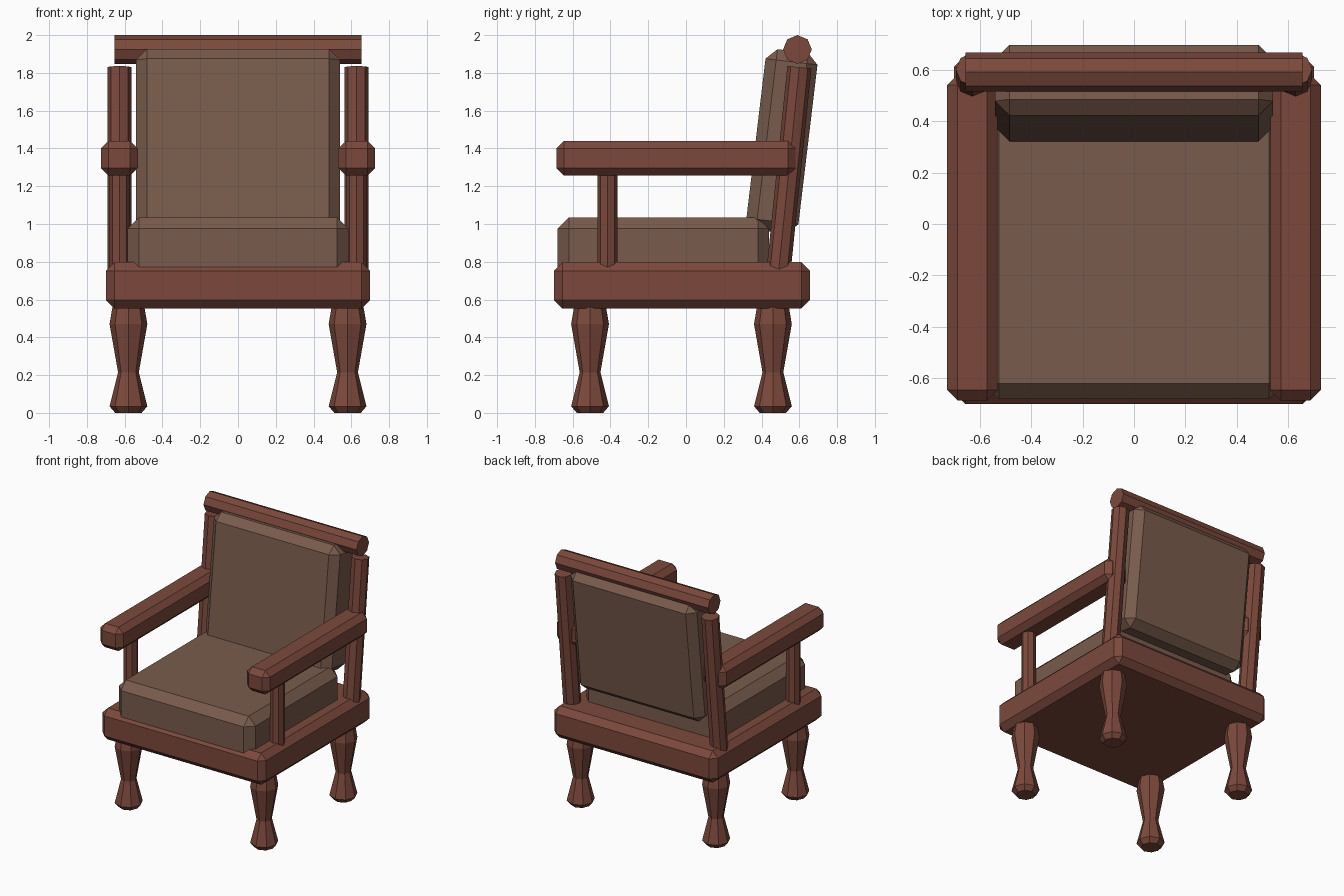
import bpy, bmesh, math
from mathutils import Matrix, Vector

if "Cube" in bpy.data.objects:
    bpy.data.objects.remove(bpy.data.objects["Cube"])


def material(name, rgb):
    m = bpy.data.materials.new(name)
    m.diffuse_color = (*rgb, 1)
    m.use_nodes = True
    m.node_tree.nodes["Principled BSDF"].inputs["Base Color"].default_value = m.diffuse_color
    return m


WOOD = material("reddish wood", (0.200, 0.066, 0.045))
CLOTH = material("brown cloth", (0.190, 0.105, 0.072))


def finish(name, bm, mat, matrix=Matrix()):
    bmesh.ops.recalc_face_normals(bm, faces=bm.faces)
    bm.transform(matrix)
    me = bpy.data.meshes.new(name)
    bm.to_mesh(me)
    bm.free()
    me.materials.append(mat)
    ob = bpy.data.objects.new(name, me)
    bpy.context.collection.objects.link(ob)
    return ob


def box(name, centre, size, chamfer, mat, tilt=0):
    """Chamfered block, optionally leaning back."""
    bm = bmesh.new()
    bmesh.ops.create_cube(bm, size=1)
    bmesh.ops.scale(bm, vec=size, verts=bm.verts)
    bmesh.ops.bevel(bm, geom=bm.edges[:], offset=chamfer, segments=1,
                    affect='EDGES', profile=0.5)
    return finish(name, bm, mat,
                  Matrix.Translation(centre) @ Matrix.Rotation(-tilt, 4, 'X'))


def rod(name, start, end, radius, mat, sides=8):
    """Eight-sided bar between two points."""
    a, b = Vector(start), Vector(end)
    bm = bmesh.new()
    bmesh.ops.create_cone(bm, cap_ends=True, segments=sides, radius1=radius,
                          radius2=radius, depth=(b - a).length)
    turn = Vector((0, 0, 1)).rotation_difference(b - a).to_matrix().to_4x4()
    return finish(name, bm, mat, Matrix.Translation((a + b) / 2) @ turn)


def turned(name, centre, profile, mat, sides=8):
    """Lathe a (radius, height) profile."""
    bm = bmesh.new()
    rings = [[bm.verts.new((r * math.cos(2 * math.pi * i / sides),
                            r * math.sin(2 * math.pi * i / sides), z))
              for i in range(sides)] for r, z in profile]
    for lo, hi in zip(rings, rings[1:]):
        for i in range(sides):
            j = (i + 1) % sides
            bm.faces.new((lo[i], lo[j], hi[j], hi[i]))
    bm.faces.new(rings[0])
    bm.faces.new(rings[-1])
    return finish(name, bm, mat, Matrix.Translation(centre))


# seat frame and cushions
box("seat_frame", (0, -0.022, 0.675), (1.40, 1.355, 0.245), 0.045, WOOD)
box("seat_cushion", (0, -0.12, 0.865), (1.17, 1.12, 0.34), 0.06, CLOTH)
box("back_cushion", (0, 0.508, 1.437), (1.08, 0.277, 0.964), 0.057, CLOTH, 0.119)

# top rail
rod("top_rail", (-0.655, 0.59, 1.924), (0.655, 0.59, 1.924), 0.076, WOOD)

LEG = [(0.07, 0), (0.10, 0.035), (0.055, 0.215), (0.10, 0.47), (0.083, 0.57)]

for side, s in (("left", -1), ("right", 1)):
    # arms with their supports and the leaning back posts
    box(side + "_arm", (s * 0.628, -0.053, 1.348), (0.195, 1.265, 0.185), 0.04, WOOD)
    rod(side + "_arm_support", (s * 0.628, -0.415, 0.72),
        (s * 0.628, -0.415, 1.30), 0.053, WOOD)
    rod(side + "_back_post", (s * 0.628, 0.487, 0.72),
        (s * 0.628, 0.60, 1.83), 0.064, WOOD)
    # turned legs
    for end, y in (("front", -0.508), ("back", 0.46)):
        turned(f"{end}_{side}_leg", (s * 0.58, y, 0), LEG, WOOD)
